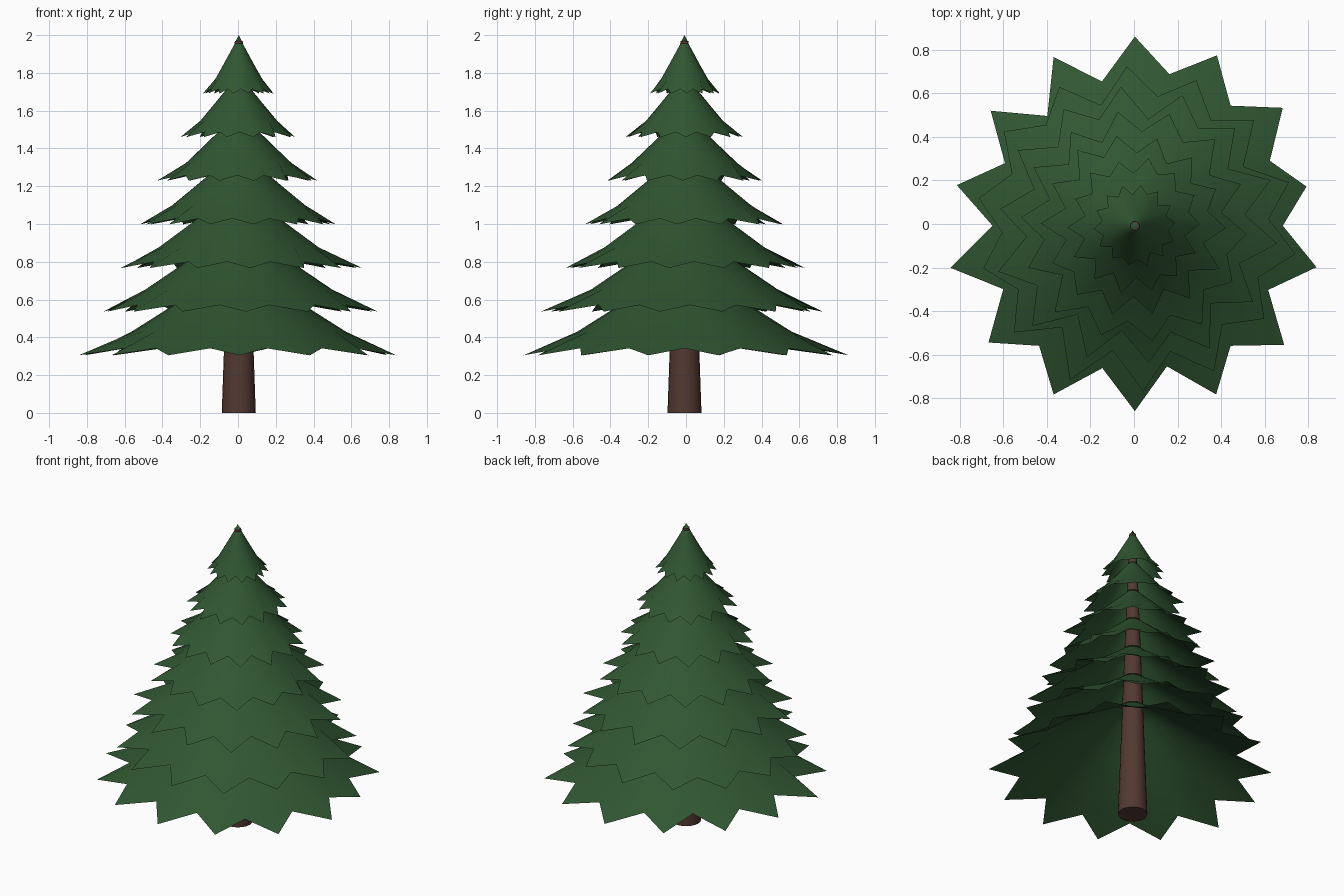
import bpy, bmesh, math, random

random.seed(4)
if "Cube" in bpy.data.objects:
    bpy.data.objects.remove(bpy.data.objects["Cube"])

CENTRE = (0.004, -0.008)
POINTS = 14


def material(name, rgb):
    m = bpy.data.materials.new(name)
    m.use_nodes = True
    m.diffuse_color = (*rgb, 1)
    bsdf = m.node_tree.nodes["Principled BSDF"]
    bsdf.inputs["Base Color"].default_value = (*rgb, 1)
    bsdf.inputs["Roughness"].default_value = 0.9
    return m


green = material("needle green", (0.03, 0.095, 0.032))
brown = material("bark brown", (0.085, 0.04, 0.031))


def finish(name, bm, mat, angle):
    mesh = bpy.data.meshes.new(name)
    bm.to_mesh(mesh)
    bm.free()
    mesh.materials.append(mat)
    ob = bpy.data.objects.new(name, mesh)
    ob.location = (*CENTRE, 0)
    bpy.context.collection.objects.link(ob)
    bpy.ops.object.select_all(action="DESELECT")
    ob.select_set(True)
    bpy.context.view_layer.objects.active = ob
    bpy.ops.object.shade_smooth_by_angle(angle=math.radians(angle))
    return ob


# Tapered trunk running up the whole tree
bm = bmesh.new()
bmesh.ops.create_cone(bm, cap_ends=True, segments=20, radius1=0.09,
                      radius2=0.021, depth=1.97)
bmesh.ops.translate(bm, verts=bm.verts, vec=(0, 0, 0.985))
finish("trunk", bm, brown, 40)

# Concave skirt profile: share of radius, share of height
PROFILE = [(0.66, 0.25), (0.43, 0.5), (0.17, 0.79)]


def branch_tier(name, radius, z, height, turn, tips, valleys):
    """Open skirt with a star-shaped, drooping rim and a pointed top."""
    bm = bmesh.new()
    count = POINTS * 2
    angles = [math.pi / 2 + turn + math.tau * i / count for i in range(count)]

    def vert(a, r, h):
        return bm.verts.new((r * math.cos(a), r * math.sin(a), z + h))

    rim = []
    for i, a in enumerate(angles):
        if i % 2:
            rim.append(vert(a, radius * valleys[i // 2], 0.04 * (0.5 + radius / 2)))
        else:
            rim.append(vert(a, radius * tips[i // 2], 0))
    rings = [rim]
    for r, h in PROFILE:
        rings.append([vert(a, radius * r, height * h) for a in angles])
    apex = vert(0, 0, height)
    for low, high in zip(rings, rings[1:]):
        for i in range(count):
            j = (i + 1) % count
            bm.faces.new((low[i], low[j], high[j], high[i]))
    for i in range(count):
        bm.faces.new((rings[-1][i], rings[-1][(i + 1) % count], apex))
    return finish(name, bm, green, 60)


# Seven tiers of branches, each smaller and turned a little further
RADII = [0.86, 0.75, 0.645, 0.535, 0.425, 0.31, 0.188]
BOTTOM_TIPS = [1.01, 1.0, 0.985, 0.975, 1.01, 1.0, 1.0,
               0.99, 1.0, 1.02, 0.995, 0.94, 1.01, 1.01]
BOTTOM_VALLEYS = [0.79, 0.75, 0.77, 0.76, 0.78, 0.82, 0.78,
                  0.77, 0.82, 0.79, 0.79, 0.8, 0.82, 0.83]
for n, radius in enumerate(RADII):
    tips, valleys = BOTTOM_TIPS, BOTTOM_VALLEYS
    if n:
        tips = [random.uniform(0.96, 1.03) for _ in range(POINTS)]
        valleys = [random.uniform(0.75, 0.83) for _ in range(POINTS)]
    branch_tier(f"branch_tier_{n + 1}", radius, 0.305 + 0.231 * n,
                0.5 - 0.191 * n / 6, 0.05 * n, tips, valleys)
